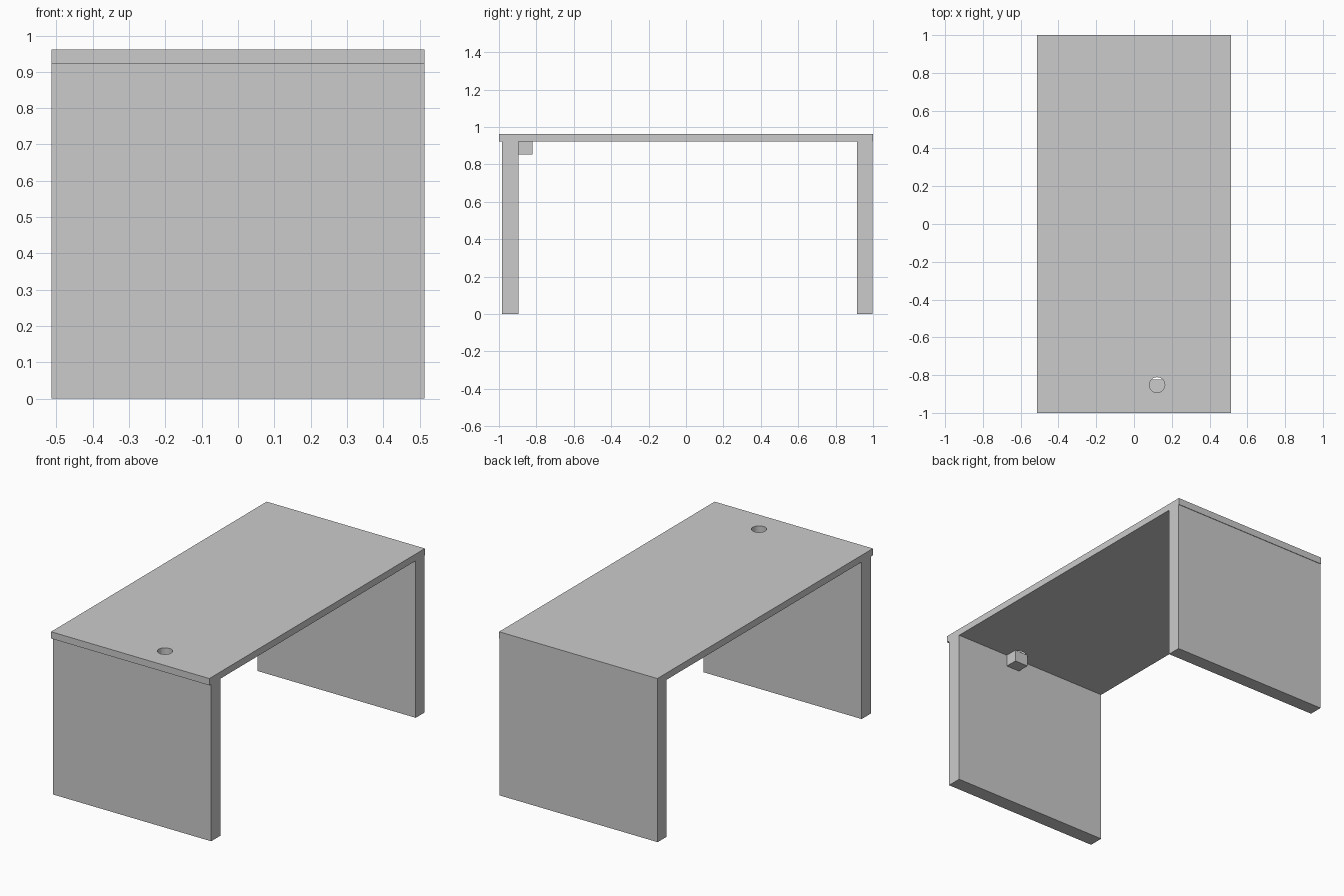
import bpy

if "Cube" in bpy.data.objects:
    bpy.data.objects.remove(bpy.data.objects["Cube"])

HALF_W = 0.514


def box(name, x0, x1, y0, y1, z0, z1):
    bpy.ops.mesh.primitive_cube_add(size=1, location=((x0 + x1) / 2, (y0 + y1) / 2, (z0 + z1) / 2))
    ob = bpy.context.object
    ob.name = name
    ob.scale = (x1 - x0, y1 - y0, z1 - z0)
    bpy.ops.object.transform_apply(location=False, rotation=False, scale=True)
    return ob


# Desk top
top = box("desk_top", -HALF_W, HALF_W, -1, 1, 0.922, 0.962)

# Panel legs at both ends
box("front_panel_leg", -HALF_W, HALF_W, -0.983, -0.896, 0, 0.922)
box("back_panel_leg", -HALF_W, HALF_W, 0.915, 0.997, 0, 0.922)

# Small box under the cable hole
box("cable_box", 0.081, 0.169, -0.896, -0.822, 0.853, 0.922)

# Round cable hole through the top
bpy.ops.mesh.primitive_cylinder_add(vertices=32, radius=0.041, depth=0.2, location=(0.122, -0.852, 0.942))
cutter = bpy.context.object
cutter.name = "cable_hole_cutter"
cut = top.modifiers.new("cable_hole", 'BOOLEAN')
cut.object = cutter
cut.solver = 'EXACT'
bpy.context.view_layer.objects.active = top
bpy.ops.object.modifier_apply(modifier=cut.name)
bpy.data.objects.remove(cutter)
